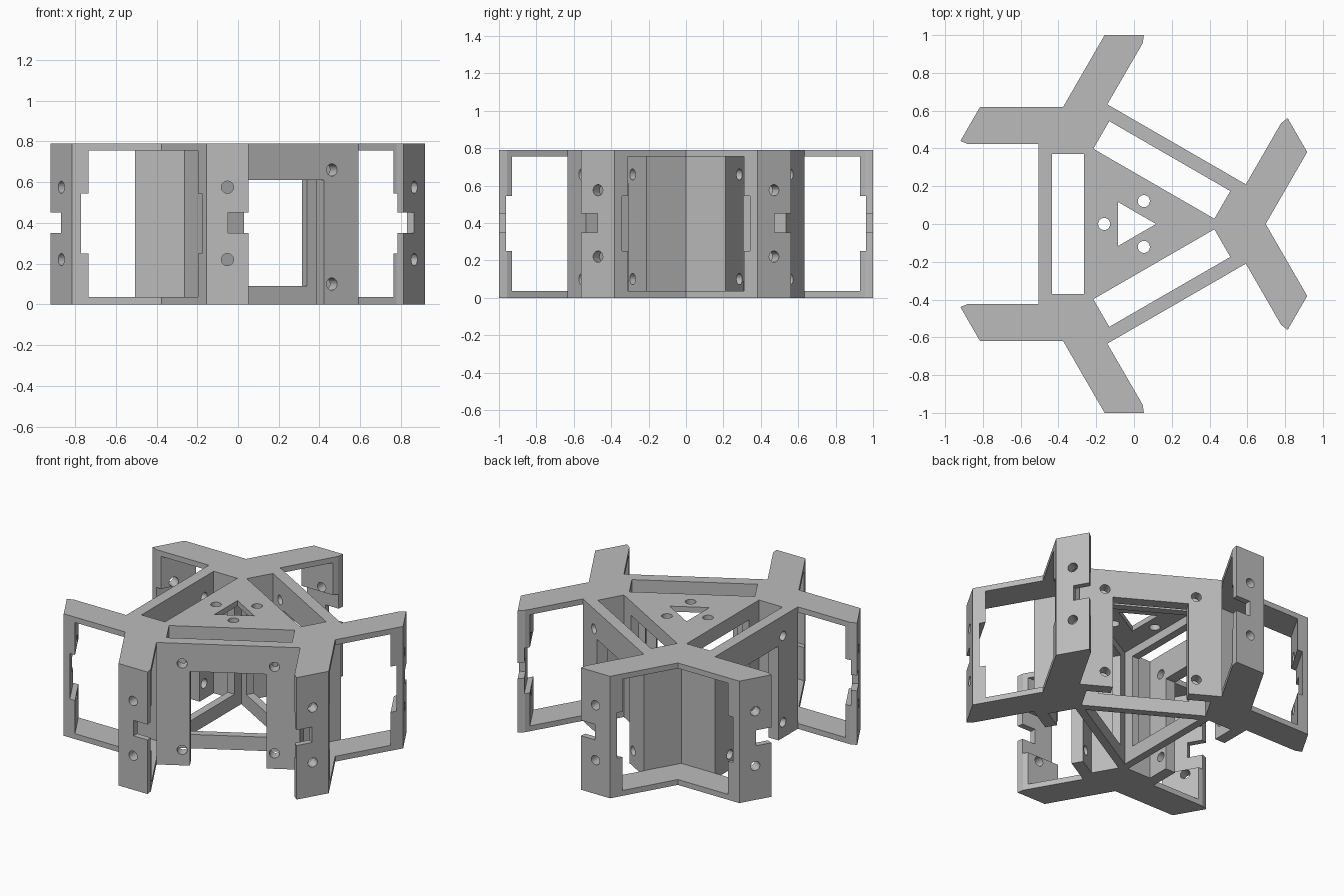
import bpy, bmesh
from math import radians, cos, sin, pi
from mathutils import Matrix, Vector

if "Cube" in bpy.data.objects:
    bpy.data.objects.remove(bpy.data.objects["Cube"], do_unlink=True)

HEIGHT, PLATE = 0.79, 0.035
CENTRE_X = -0.018          # three-fold axis
TIP_IN = 0.93              # inner face of the tip plates
ARMS = (0, 120, 240)
SIDES = (60, 180, 300)


def turn(point, angle):
    a = radians(angle)
    x, y = point
    return (x * cos(a) - y * sin(a), x * sin(a) + y * cos(a))


def add_object(name, bm):
    bmesh.ops.recalc_face_normals(bm, faces=bm.faces)
    mesh = bpy.data.meshes.new(name)
    bm.to_mesh(mesh)
    bm.free()
    obj = bpy.data.objects.new(name, mesh)
    bpy.context.scene.collection.objects.link(obj)
    return obj


def prism(name, points, z0, z1, angle=0):
    bm = bmesh.new()
    verts = [bm.verts.new((*turn(p, angle), z0)) for p in points]
    face = bm.faces.new(verts)
    new = bmesh.ops.extrude_face_region(bm, geom=[face])["geom"]
    bmesh.ops.translate(bm, vec=(0, 0, z1 - z0),
                        verts=[v for v in new if isinstance(v, bmesh.types.BMVert)])
    return add_object(name, bm)


cutters = []


def cut_prism(points, z0, z1, angle=0):
    cutters.append(prism("cutter", points, z0, z1, angle))


def cut_box(angle, u0, u1, v0, v1, z0, z1):
    cut_prism([(u0, v0), (u1, v0), (u1, v1), (u0, v1)], z0, z1, angle)


def cut_hole(angle, u, v, z, radius=0.03, upright=False):
    bm = bmesh.new()
    spin = Matrix.Identity(4) if upright else Matrix.Rotation(pi / 2, 4, "Y")
    place = Matrix.Rotation(radians(angle), 4, "Z") @ Matrix.Translation((u, v, z))
    bmesh.ops.create_cone(bm, cap_ends=True, segments=24, radius1=radius,
                          radius2=radius, depth=0.16, matrix=place @ spin)
    cutters.append(add_object("cutter", bm))


# Solid star outline: three forked arms joined by straight walls
half_arm = [(0.935, 0.381), (0.831, 0.561), (0.797, 0.534), (0.61, 0.21)]
arm = [(x, -y) for x, y in reversed(half_arm)] + [(0.715, 0)] + half_arm
body = prism("tri_arm_bracket", [turn(p, a) for a in ARMS for p in arm], 0, HEIGHT)

# Hollow arms, leaving top and bottom plates, a V-shaped back and tip plates
half_void = [(0.489, 0), (0.61, 0.21), turn((TIP_IN, 0.15), 30), turn((TIP_IN, -0.3), 30)]
void = half_void + [(x, -y) for x, y in reversed(half_void[1:])]
for a in ARMS:
    cut_prism(void, PLATE, HEIGHT - PLATE, a)
    for s in (1, -1):
        tip = a + 30 * s
        # Recess, edge notch and screw holes of the tip plate
        cut_box(tip, 0.9, 0.962, -0.3, 0.3, 0.25, 0.545)
        cut_box(tip, 0.88, 1.1, -0.03 * s, 0.2 * s, 0.35, 0.45)
        for z in (0.22, 0.575):
            cut_hole(tip, 0.98, -0.034 * s, z)

# Side walls: through slot, open doorway, inner window and screw holes
for a in SIDES:
    cut_box(a, 0.246, 0.415, -0.37, 0.37, -0.1, 1)
    cut_box(a, 0.4, 0.6, -0.226, 0.226, -0.1, 0.61)
    cut_box(a, 0.15, 0.3, -0.27, 0.27, 0.09, 0.7)
    for v in (-0.272, 0.272):
        for z in (0.1, 0.66):
            cut_hole(a, 0.46, v, z)
    cut_hole(a, 0.14, 0, HEIGHT, 0.032, True)

# Central chamber open below, and the small triangle through the top
cut_prism([turn((0.392, 0), a) for a in ARMS], -0.1, HEIGHT - PLATE)
cut_prism([turn((0.135, 0), a) for a in ARMS], 0.6, 1)

# Carve the body and discard the cutters
for c in cutters:
    c.hide_render = True
    mod = body.modifiers.new("cut", "BOOLEAN")
    mod.operation, mod.solver, mod.object = "DIFFERENCE", "EXACT", c
bpy.context.view_layer.update()
deps = bpy.context.evaluated_depsgraph_get()
carved = bpy.data.meshes.new_from_object(body.evaluated_get(deps))
body.modifiers.clear()
body.data = carved
for c in cutters:
    bpy.data.objects.remove(c, do_unlink=True)
carved.transform(Matrix.Translation(Vector((CENTRE_X, 0, 0))))

# Plain grey finish
grey = bpy.data.materials.new("plain_grey")
grey.use_nodes = True
colour = (0.5, 0.5, 0.5, 1)
grey.diffuse_color = colour
grey.node_tree.nodes["Principled BSDF"].inputs["Base Color"].default_value = colour
carved.materials.clear()
carved.materials.append(grey)
for poly in carved.polygons:
    poly.use_smooth = False
    poly.material_index = 0
